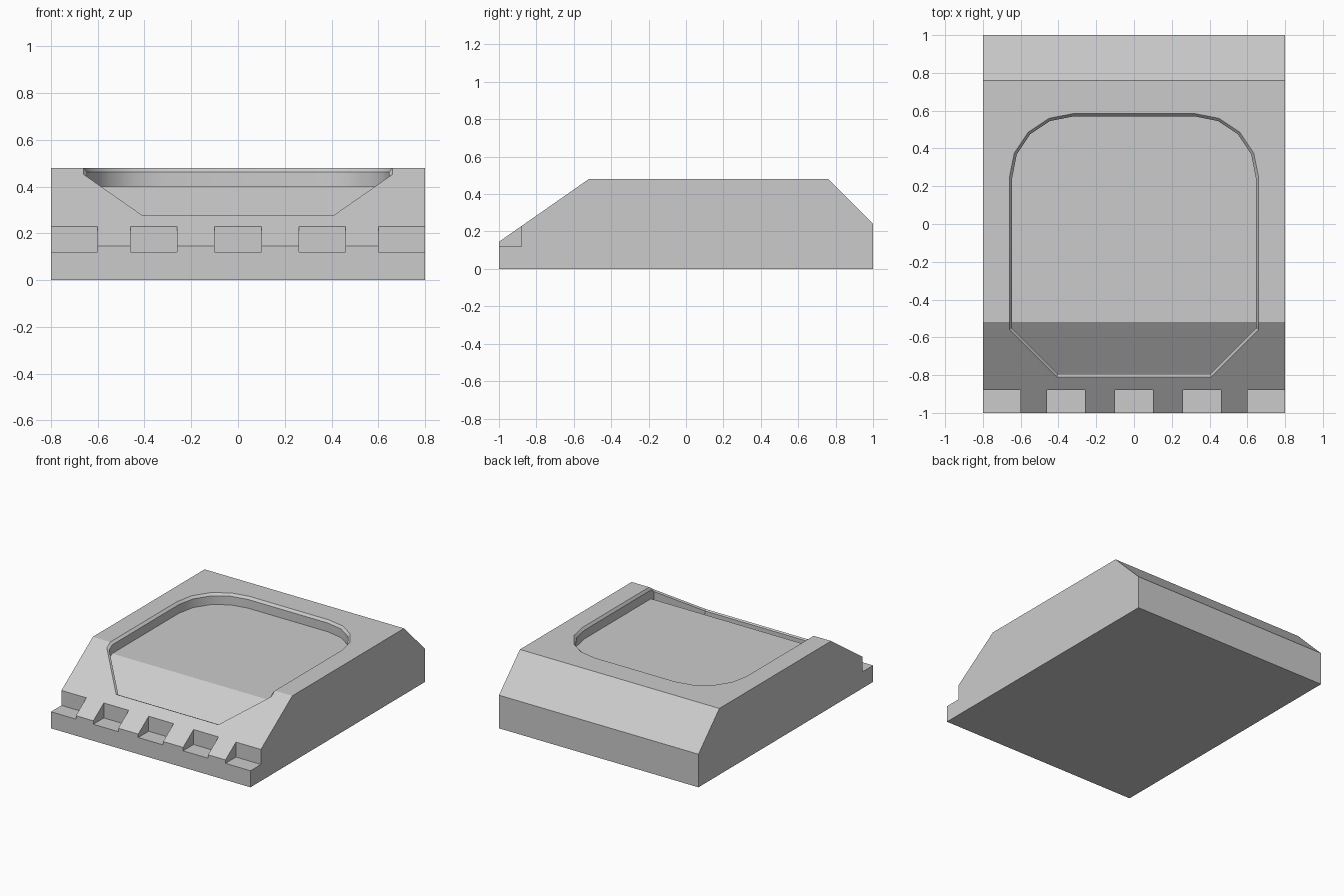
import bpy, bmesh, math

if "Cube" in bpy.data.objects:
    bpy.data.objects.remove(bpy.data.objects["Cube"])

BREAK_Y = -0.52                      # where the flat top meets the front ramp
SLOPE = (0.48 - 0.145) / 0.48


def surface_z(y):
    return 0.48 if y >= BREAK_Y else 0.48 + (y - BREAK_Y) * SLOPE


def make_object(name, bm):
    bmesh.ops.recalc_face_normals(bm, faces=bm.faces)
    me = bpy.data.meshes.new(name)
    bm.to_mesh(me)
    bm.free()
    ob = bpy.data.objects.new(name, me)
    bpy.context.collection.objects.link(ob)
    return ob


def extrude_profile(name, profile, x0, x1):
    bm = bmesh.new()
    a, b = [[bm.verts.new((x, y, z)) for y, z in profile] for x in (x0, x1)]
    bm.faces.new(a)
    bm.faces.new(b)
    n = len(a)
    for i in range(n):
        bm.faces.new((a[i], a[(i + 1) % n], b[(i + 1) % n], b[i]))
    return make_object(name, bm)


def cut(target, cutter):
    cutter.hide_render = True
    mod = target.modifiers.new("cut", 'BOOLEAN')
    mod.operation, mod.solver, mod.object = 'DIFFERENCE', 'EXACT', cutter
    bpy.context.view_layer.objects.active = target
    bpy.ops.object.modifier_apply(modifier=mod.name)
    bpy.data.objects.remove(cutter)


def recess_outline(d):
    """Recess outline grown by d: round back corners, chamfered front."""
    t = d * math.tan(math.pi / 8)
    half = [(0.41 + t, -0.81 - d), (0.66 + d, -0.56 - t), (0.66 + d, BREAK_Y)]
    for i in range(5):
        a = math.radians(22.5 * i)
        half.append((0.32 + (0.34 + d) * math.cos(a), 0.245 + (0.34 + d) * math.sin(a)))
    return half + [(-x, y) for x, y in reversed(half)]


# Wedge-shaped body
body = extrude_profile("body", [(-1, 0), (1, 0), (1, 0.24), (0.76, 0.48),
                                (BREAK_Y, 0.48), (-1, 0.145)], -0.8, 0.8)

# Sunken panel that follows the bend, with a bevelled rim
bm = bmesh.new()
rings = []
for d, depth in ((-0.015, 0.08), (-0.015, 0.017), (0.015, -0.017)):
    rings.append([bm.verts.new((x, y, surface_z(y) - depth)) for x, y in recess_outline(d)])
n = len(rings[0])
for lo, hi in zip(rings, rings[1:]):
    for i in range(n):
        bm.faces.new((lo[i], lo[(i + 1) % n], hi[(i + 1) % n], hi[i]))
for r in (rings[0], rings[-1]):
    bm.faces.new(r[2:n - 2])                    # flat part
    bm.faces.new(r[:3] + r[n - 3:])             # ramp part
cut(body, make_object("recess_cutter", bm))

# Row of notches along the front edge
notch = [(-1.1, 0.12), (-0.88, 0.12), (-0.88, 0.4), (-1.1, 0.4)]
for x0, x1 in ((-0.9, -0.6), (-0.46, -0.26), (-0.1, 0.1), (0.26, 0.46), (0.6, 0.9)):
    cut(body, extrude_profile("notch_cutter", notch, x0, x1))

# Smooth only the rounded recess wall
bpy.ops.object.select_all(action='DESELECT')
body.select_set(True)
bpy.context.view_layer.objects.active = body
bpy.ops.object.shade_smooth_by_angle(angle=math.radians(25))
